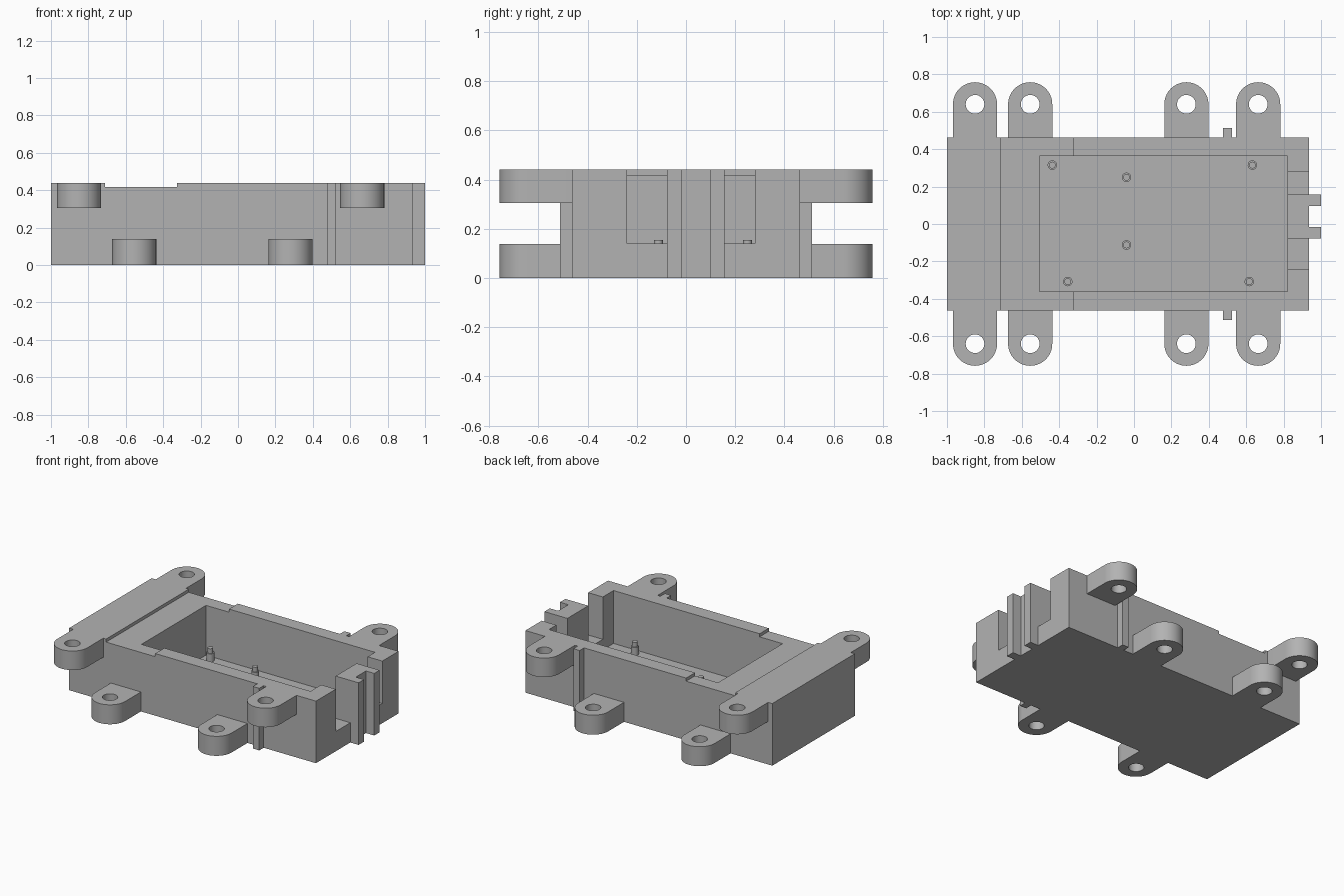
import bpy
import math

cube = bpy.data.objects.get("Cube")
if cube:
    bpy.data.objects.remove(cube, do_unlink=True)

grey = bpy.data.materials.new("plain grey")
grey.use_nodes = True
grey.diffuse_color = (0.45, 0.45, 0.45, 1)
grey.node_tree.nodes["Principled BSDF"].inputs["Base Color"].default_value = (0.45, 0.45, 0.45, 1)

HEIGHT = 0.44
HALF_Y = 0.4625
FLOOR = 0.065
END_X = 0.935


def select(obj):
    bpy.ops.object.select_all(action="DESELECT")
    obj.select_set(True)
    bpy.context.view_layer.objects.active = obj


def box(name, x, y, z):
    """Box from (min, max) pairs."""
    bpy.ops.mesh.primitive_cube_add(size=1, location=[sum(r) / 2 for r in (x, y, z)])
    obj = bpy.context.object
    obj.name = name
    obj.scale = [r[1] - r[0] for r in (x, y, z)]
    bpy.ops.object.transform_apply(location=True, rotation=True, scale=True)
    obj.data.materials.append(grey)
    return obj


def cut(target, x, y, z):
    cutter = box("cutter", x, y, z)
    cutter.hide_render = True
    select(target)
    mod = target.modifiers.new("cut", "BOOLEAN")
    mod.operation = "DIFFERENCE"
    mod.solver = "EXACT"
    mod.object = cutter
    bpy.ops.object.modifier_apply(modifier=mod.name)
    bpy.data.objects.remove(cutter, do_unlink=True)


def cylinder(name, radius, x, y, z0, z1):
    bpy.ops.mesh.primitive_cylinder_add(vertices=32, radius=radius, depth=z1 - z0,
                                        location=(x, y, (z0 + z1) / 2))
    obj = bpy.context.object
    obj.name = name
    obj.data.materials.append(grey)
    bpy.ops.object.shade_smooth_by_angle()


def arc(cx, cy, radius, start, end, steps):
    return [(cx + radius * math.cos(start + (end - start) * i / steps),
             cy + radius * math.sin(start + (end - start) * i / steps))
            for i in range(steps + 1)]


def lug(name, x, side, z0, z1):
    """Round-ended mounting tab with a through hole."""
    r, cy = 0.118, 0.64
    outline = [(x - r, HALF_Y), (x + r, HALF_Y)] + arc(x, cy, r, 0, math.pi, 32)
    hole = arc(x, cy, 0.05, 0, 2 * math.pi, 32)[:-1]
    curve = bpy.data.curves.new(name, "CURVE")
    curve.dimensions = "2D"
    curve.fill_mode = "BOTH"
    curve.extrude = (z1 - z0) / 2
    for pts in (outline, hole):
        spline = curve.splines.new("POLY")
        spline.points.add(len(pts) - 1)
        for p, (px, py) in zip(spline.points, pts):
            p.co = (px, py * side, 0, 1)
        spline.use_cyclic_u = True
    obj = bpy.data.objects.new(name, curve)
    bpy.context.collection.objects.link(obj)
    obj.location.z = (z0 + z1) / 2
    select(obj)
    bpy.ops.object.convert(target="MESH")
    obj = bpy.context.object
    obj.data.materials.clear()
    obj.data.materials.append(grey)
    bpy.ops.object.shade_smooth_by_angle()


# Tray body: open cavity, shallow cross groove and two slots in the end wall
body = box("tray_body", (-1, END_X), (-HALF_Y, HALF_Y), (0, HEIGHT))
cut(body, (-0.505, 0.82), (-0.36, 0.363), (FLOOR, 0.6))
cut(body, (-0.71, -0.325), (-0.6, 0.6), (0.418, 0.6))
for slot in ((-0.24, -0.078), (0.157, 0.28)):
    cut(body, (0.75, 1.1), slot, (0.14, 0.6))

# Vertical ribs on the end wall
for name, span in (("end_rib_right", (-0.078, -0.017)), ("end_rib_left", (0.097, 0.157))):
    box(name, (END_X, 1), span, (0, HEIGHT))

# Side ribs and mounting lugs, mirrored front to back
for label, side in (("front", -1), ("back", 1)):
    box(label + "_side_rib", (0.475, 0.525), sorted((side * HALF_Y, side * 0.512)), (0, HEIGHT))
    for end, x in (("right", -0.85), ("left", 0.664)):
        lug(f"{label}_upper_lug_{end}", x, side, 0.305, HEIGHT)
    for end, x in (("right", -0.555), ("left", 0.28)):
        lug(f"{label}_lower_lug_{end}", x, side, 0, 0.138)

# Stepped locating pegs on the cavity floor
pegs = [(-0.437, 0.315), (-0.04, 0.25), (0.633, 0.315),
        (-0.04, -0.112), (-0.354, -0.308), (0.616, -0.308)]
for i, (x, y) in enumerate(pegs, 1):
    cylinder(f"peg_base_{i}", 0.025, x, y, FLOOR, 0.122)
    cylinder(f"peg_tip_{i}", 0.018, x, y, 0.122, 0.155)
